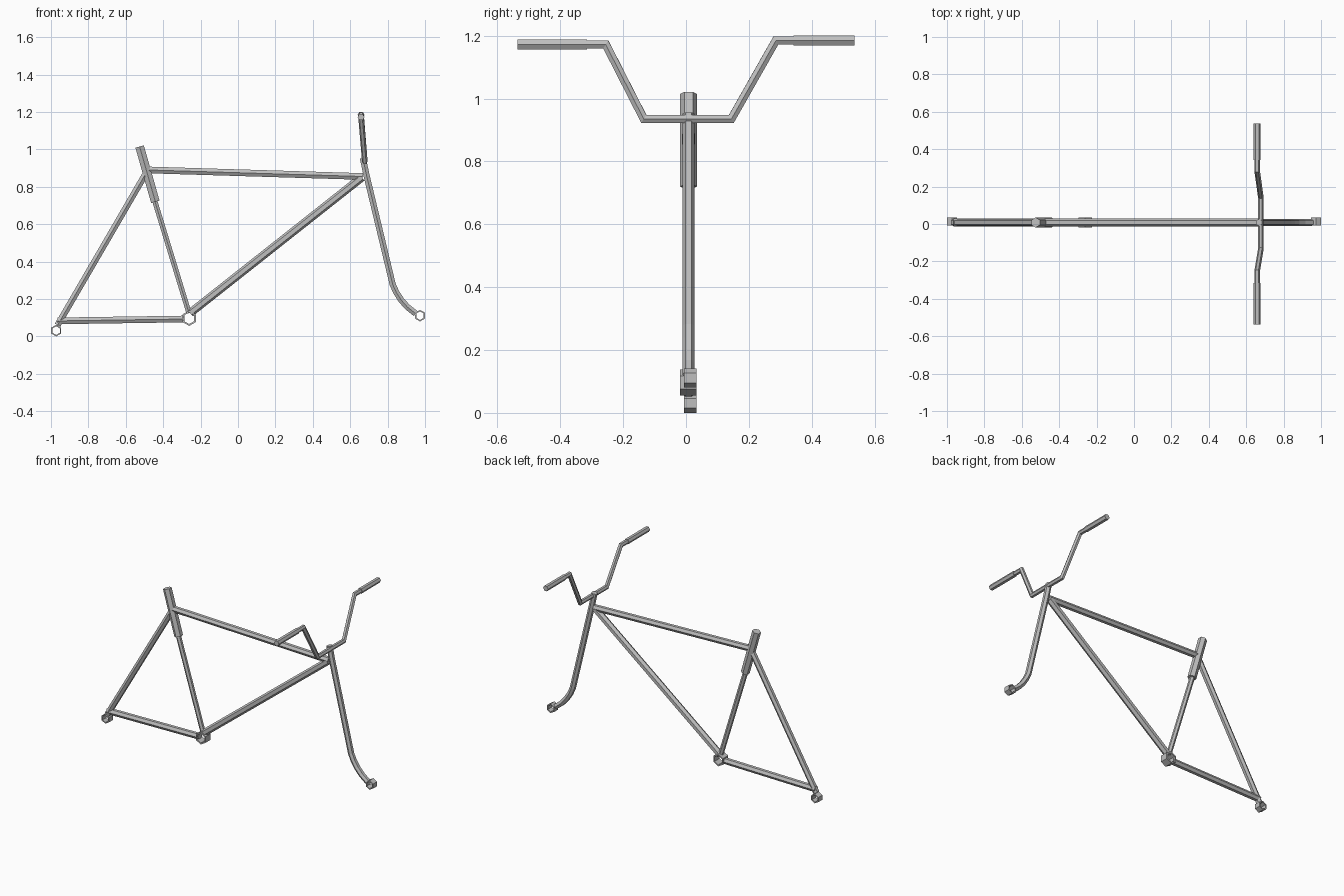
import bpy, bmesh, math
from mathutils import Vector

cube = bpy.data.objects.get("Cube")
if cube:
    bpy.data.objects.remove(cube)

steel = bpy.data.materials.new("light_grey_steel")
steel.use_nodes = True
colour = (0.52, 0.52, 0.52, 1)
steel.diffuse_color = colour
steel.node_tree.nodes["Principled BSDF"].inputs["Base Color"].default_value = colour

MID = 0.008   # y of the frame plane


def finish(name, bm):
    bmesh.ops.recalc_face_normals(bm, faces=bm.faces)
    mesh = bpy.data.meshes.new(name)
    bm.to_mesh(mesh)
    bm.free()
    mesh.materials.append(steel)
    obj = bpy.data.objects.new(name, mesh)
    bpy.context.collection.objects.link(obj)
    return obj


def tube(name, points, radius, side, sides=6):
    """Sweep a mitred polygon along the points; one corner faces 'side'."""
    pts = [Vector(p) for p in points]
    bm = bmesh.new()
    rings = []
    for i, p in enumerate(pts):
        before = (p - pts[i - 1]).normalized() if i else None
        after = (pts[i + 1] - p).normalized() if i < len(pts) - 1 else None
        t = ((before or after) + (after or before)).normalized()
        u = (Vector(side) - t * t.dot(Vector(side))).normalized()
        v = t.cross(u)
        mitre = 1 / t.dot(after or before)
        angles = [math.tau * k / sides for k in range(sides)]
        rings.append([bm.verts.new(p + radius * (u * math.cos(a) + v * mitre * math.sin(a)))
                      for a in angles])
    for a, b in zip(rings, rings[1:]):
        for k in range(sides):
            n = (k + 1) % sides
            bm.faces.new((a[k], a[n], b[n], b[k]))
    bm.faces.new(rings[0])
    bm.faces.new(rings[-1])
    return finish(name, bm)


def frame_tube(name, points, radius, side=(0, 1, 0)):
    return tube(name, [(x, MID, z) for x, z in points], radius, side)


def hex_ring(name, x, z, outer, inner, y0, y1):
    """Open hexagonal sleeve lying along y, corner up."""
    bm = bmesh.new()
    loops = [[bm.verts.new((x + r * math.sin(k * math.tau / 6), y,
                            z + r * math.cos(k * math.tau / 6))) for k in range(6)]
             for r, y in ((outer, y0), (outer, y1), (inner, y1), (inner, y0))]
    for i in range(4):
        a, b = loops[i], loops[(i + 1) % 4]
        for k in range(6):
            n = (k + 1) % 6
            bm.faces.new((a[k], a[n], b[n], b[k]))
    return finish(name, bm)


# Frame
seat_joint, head_joint = (-0.482, 0.89), (0.667, 0.855)
crank, rear = (-0.261, 0.097), (-0.972, 0.031)
frame_tube("top_tube", [seat_joint, head_joint], 0.0205)
frame_tube("down_tube", [(-0.256, 0.125), (0.662, 0.85)], 0.022, (0, 0, 1))
frame_tube("seat_tube", [(-0.459, 0.77), (-0.262, 0.125)], 0.016)
frame_tube("seat_sleeve", [(-0.526, 1.015), (-0.442, 0.72)], 0.027)
frame_tube("seat_stay", [seat_joint, (-0.965, 0.06)], 0.0195)
frame_tube("chain_stay", [(-0.964, 0.083), (-0.285, 0.093)], 0.0205)

# Fork with curved lower end
frame_tube("fork", [(0.668, 0.953), (0.685, 0.87), (0.827, 0.278), (0.846, 0.236),
                    (0.873, 0.194), (0.906, 0.157), (0.95, 0.122)], 0.019)

# Axle and crank sleeves
hex_ring("rear_axle_sleeve", *rear, 0.031, 0.023, -0.007, 0.034)
hex_ring("front_axle_sleeve", 0.973, 0.111, 0.031, 0.023, -0.007, 0.034)
hex_ring("crank_sleeve", *crank, 0.041, 0.031, -0.019, 0.034)

# Handlebar and grips, the left side a touch higher
bar_x, top_x = 0.678, 0.658
right_z, left_z = 1.172, 1.185
tube("handlebar", [(top_x, -0.53, right_z), (top_x, -0.255, right_z), (bar_x, -0.134, 0.935),
                   (bar_x, 0.144, 0.935), (top_x, 0.286, left_z), (top_x, 0.53, left_z)],
     0.015, (1, 0, 0))
for name, y0, y1, z in (("right_grip", -0.536, -0.315, right_z),
                        ("left_grip", 0.342, 0.536, left_z)):
    tube(name, [(top_x, y0, z), (top_x, y1, z)], 0.0185, (1, 0, 0))
